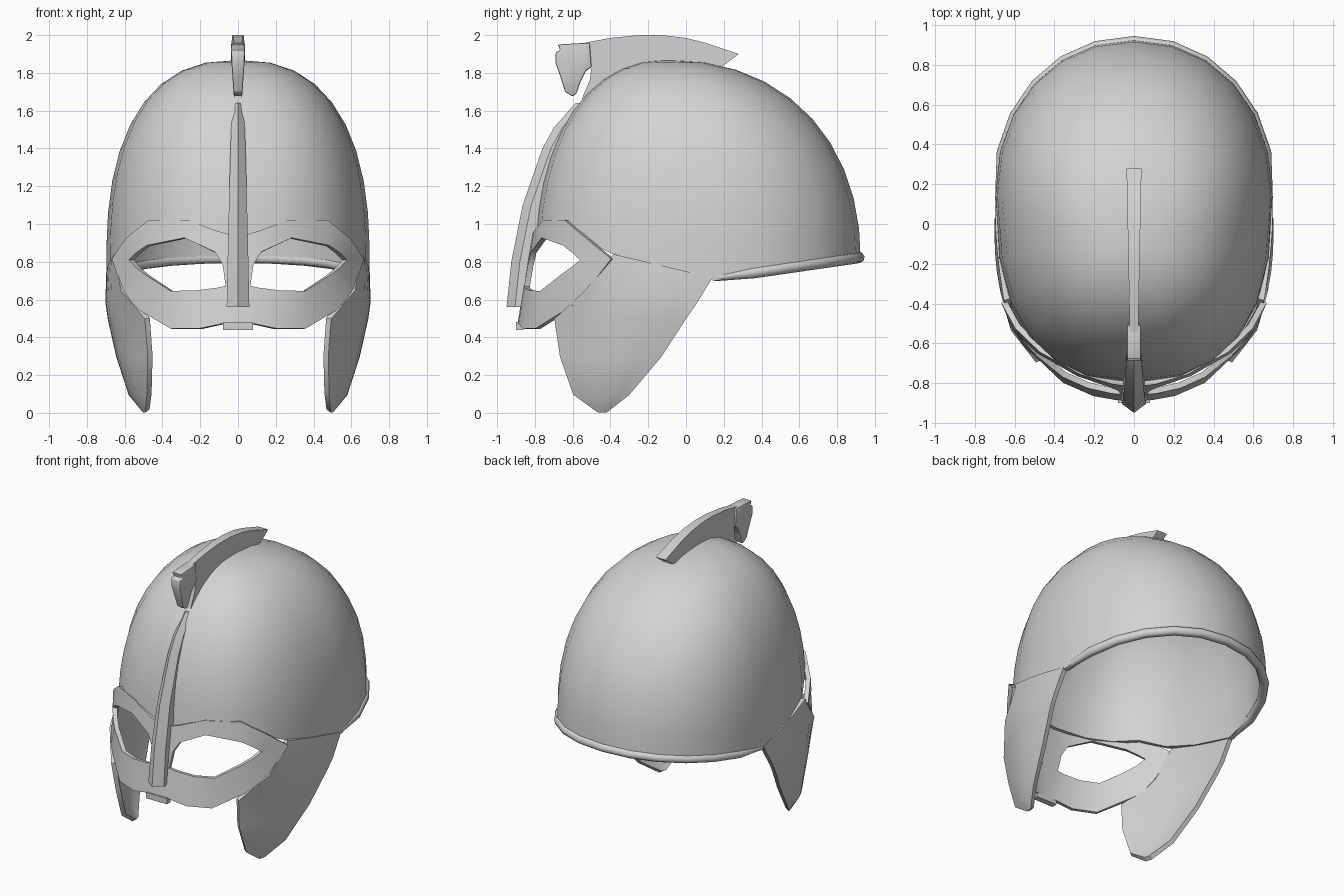
import bpy
import bmesh
from math import sin, cos, pi, radians, sqrt
from mathutils import Vector

cube = bpy.data.objects.get("Cube")
if cube:
    bpy.data.objects.remove(cube, do_unlink=True)

GREY = (0.65, 0.65, 0.65, 1)
steel = bpy.data.materials.new("grey_steel")
steel.use_nodes = True
steel.diffuse_color = GREY
steel.node_tree.nodes["Principled BSDF"].inputs["Base Color"].default_value = GREY


def finish(ob, angle=35):
    """Apply modifiers, colour the part and smooth its soft edges."""
    bpy.ops.object.select_all(action='DESELECT')
    ob.select_set(True)
    bpy.context.view_layer.objects.active = ob
    bpy.ops.object.convert(target='MESH')
    ob = bpy.context.object
    ob.data.materials.clear()
    ob.data.materials.append(steel)
    bpy.ops.object.shade_smooth_by_angle(angle=radians(angle))


def part(name, verts, faces, mirror=False, thick=0, offset=0, bevel=0, recalc=False):
    me = bpy.data.meshes.new(name)
    me.from_pydata(verts, [], faces)
    if recalc:
        bm = bmesh.new()
        bm.from_mesh(me)
        bmesh.ops.recalc_face_normals(bm, faces=bm.faces)
        bm.to_mesh(me)
        bm.free()
    ob = bpy.data.objects.new(name, me)
    bpy.context.collection.objects.link(ob)
    if mirror:
        ob.modifiers.new("Mirror", 'MIRROR')
    if thick:
        sol = ob.modifiers.new("Thickness", 'SOLIDIFY')
        sol.thickness, sol.offset = thick, offset
    if bevel:
        bev = ob.modifiers.new("Bevel", 'BEVEL')
        bev.width, bev.segments = bevel, 2
    finish(ob)


def grid_faces(rows, cols, closed=False):
    return [(i * cols + j, i * cols + (j + 1) % cols,
             (i + 1) * cols + (j + 1) % cols, (i + 1) * cols + j)
            for i in range(rows - 1) for j in range(cols if closed else cols - 1)]


def capped(rows, cols):
    last = (rows - 1) * cols
    return grid_faces(rows, cols, True) + [tuple(range(cols)), tuple(range(last, last + cols))]


# Dome: egg-shaped plan shrinking towards the crown
SEG, LEVELS, CROWN, APEX_Y = 24, 10, 1.868, -0.1


def plan(a):
    c, s = cos(a), sin(a)
    e, depth = (2 / 2.1, 0.775) if s >= 0 else (2 / 2.5, 0.95)
    x = 0.697 * (1 if c >= 0 else -1) * abs(c) ** e
    y = 0.15 + depth * (1 if s >= 0 else -1) * abs(s) ** e
    return x, y


def rim_height(y):
    if y >= 0.15:
        return 0.70 + 0.11 * (y - 0.15) / 0.77
    if y > -0.37:
        return 0.70 + 0.13 * (0.15 - y) / 0.52
    return min(0.93, 0.83 + 0.14 * (-0.37 - y) / 0.25)


def shrink(h, power):
    return (1 - h ** power) ** (1 / power)


verts = []
for k in range(LEVELS):
    for j in range(SEG):
        x, y = plan(2 * pi * j / SEG)
        low = rim_height(y)
        z = low + (CROWN - low) * sin(pi / 2 * k / LEVELS)
        h = max(0, (z - 0.8) / (CROWN - 0.8))
        verts.append((x * shrink(h, 2.45), APEX_Y + (y - APEX_Y) * shrink(h, 2.2), z))
faces = grid_faces(LEVELS, SEG, True)
top = len(verts)
verts.append((0, APEX_Y, CROWN))
faces += [(top - SEG + j, top - SEG + (j + 1) % SEG, top) for j in range(SEG)]
part("dome", verts, faces, thick=0.035, offset=-1)

# Rolled bead along the rear rim, thinning out at the cheek guards
curve = bpy.data.curves.new("rear_rim", 'CURVE')
curve.dimensions = '3D'
curve.bevel_depth, curve.bevel_resolution, curve.use_fill_caps = 0.03, 2, True
spline = curve.splines.new('POLY')
spline.points.add(SEG // 2)
for j, p in enumerate(spline.points):
    x, y = plan(2 * pi * j / SEG)
    p.co = (x * 0.98, y * 0.99, rim_height(y) + 0.012, 1)
    p.radius = 0.5 if j in (0, SEG // 2) else 1
rim = bpy.data.objects.new("rear_rim", curve)
bpy.context.collection.objects.link(rim)
finish(rim, 60)

# Cheek guards: front edge, rear edge and outward bulge for each row
rows = [((0.64, -0.38, 0.84), (0.685, 0.14, 0.715), 0.012),
        ((0.605, -0.53, 0.65), (0.685, 0.05, 0.57), 0.03),
        ((0.48, -0.69, 0.50), (0.675, 0.0, 0.50), 0.06),
        ((0.465, -0.66, 0.30), (0.63, -0.13, 0.30), 0.05),
        ((0.47, -0.59, 0.10), (0.565, -0.30, 0.10), 0.025),
        ((0.48, -0.46, 0.01), (0.49, -0.42, 0.01), 0)]
COLS = 7
verts = []
for front, rear, bulge in rows:
    for j in range(COLS):
        t = j / (COLS - 1)
        p = Vector(front).lerp(Vector(rear), t)
        p.x += bulge * sin(pi * t)
        verts.append(p)
part("cheek_guards", verts, grid_faces(len(rows), COLS), mirror=True, thick=0.03)

# Eye mask: outer loop and eye loop on a curved sheet
outer = [(0, .93), (.105, .96), (.265, 1.02), (.465, 1.02), (.585, .92), (.655, .815),
         (.6, .65), (.55, .565), (.35, .445), (.2, .445), (.085, .47), (0, .47)]
eye = [(.08, .78), (.12, .85), (.28, .925), (.475, .885), (.53, .845), (.565, .81),
       (.53, .77), (.48, .73), (.35, .645), (.23, .645), (.11, .66), (.065, .67)]


def on_mask(x, z):
    depth = 0.69 - 0.16 * (z - 0.45)
    return x, -0.19 - depth * sqrt(1 - (x / 0.69) ** 2), z


part("eye_mask", [on_mask(*p) for p in outer + eye], grid_faces(2, len(outer), True),
     mirror=True, thick=0.03)

# Small tab under the mask centre
tab = [(x, y, z) for z in (0.44, 0.48) for x, y in
       ((-0.08, -0.9), (0.08, -0.9), (0.08, -0.86), (-0.08, -0.86))]
part("mask_tab", tab, capped(2, 4), recalc=True)

# Nose guard: tapered ridge down the front (front y, back y, z, half width)
stations = [(-.585, -.50, 1.64, .028), (-.70, -.60, 1.51, .036), (-.76, -.66, 1.4, .04),
            (-.865, -.76, 1.1, .048), (-.925, -.82, .8, .055), (-.95, -.87, .56, .06)]
verts = []
for yf, yb, z, w in stations:
    ym = yf + 0.045
    verts += [(-w, yb, z), (-w, ym, z), (0, yf, z), (w, ym, z), (w, yb, z)]
part("nose_guard", verts, capped(len(stations), 5), recalc=True)


# Crest: blade on the crown with an animal head at its front
def profile(name, outline, half_width, bevel=0):
    verts = [(side * half_width(y, z), y, z) for side in (-1, 1) for y, z in outline]
    part(name, verts, capped(2, len(outline)), bevel=bevel, recalc=True)


profile("crest_blade", [(-.56, 1.955), (-.4, 1.985), (-.25, 2), (-.13, 2), (0, 1.985), (.1, 1.96),
                        (.28, 1.9), (.2, 1.84), (0, 1.82), (-.15, 1.8), (-.42, 1.66), (-.56, 1.6),
                        (-.545, 1.68), (-.51, 1.76), (-.5, 1.83), (-.53, 1.88)],
        lambda y, z: 0.03 + 0.02 * (y + 0.1))
profile("crest_head", [(-.50, 1.83), (-.53, 1.81), (-.56, 1.75), (-.58, 1.69), (-.60, 1.675),
                       (-.64, 1.70), (-.665, 1.78), (-.69, 1.85), (-.69, 1.91), (-.665, 1.92),
                       (-.68, 1.95), (-.60, 1.955), (-.51, 1.96)],
        lambda y, z: 0.022 + 0.014 * min(1, (z - 1.67) / 0.2), bevel=0.008)
